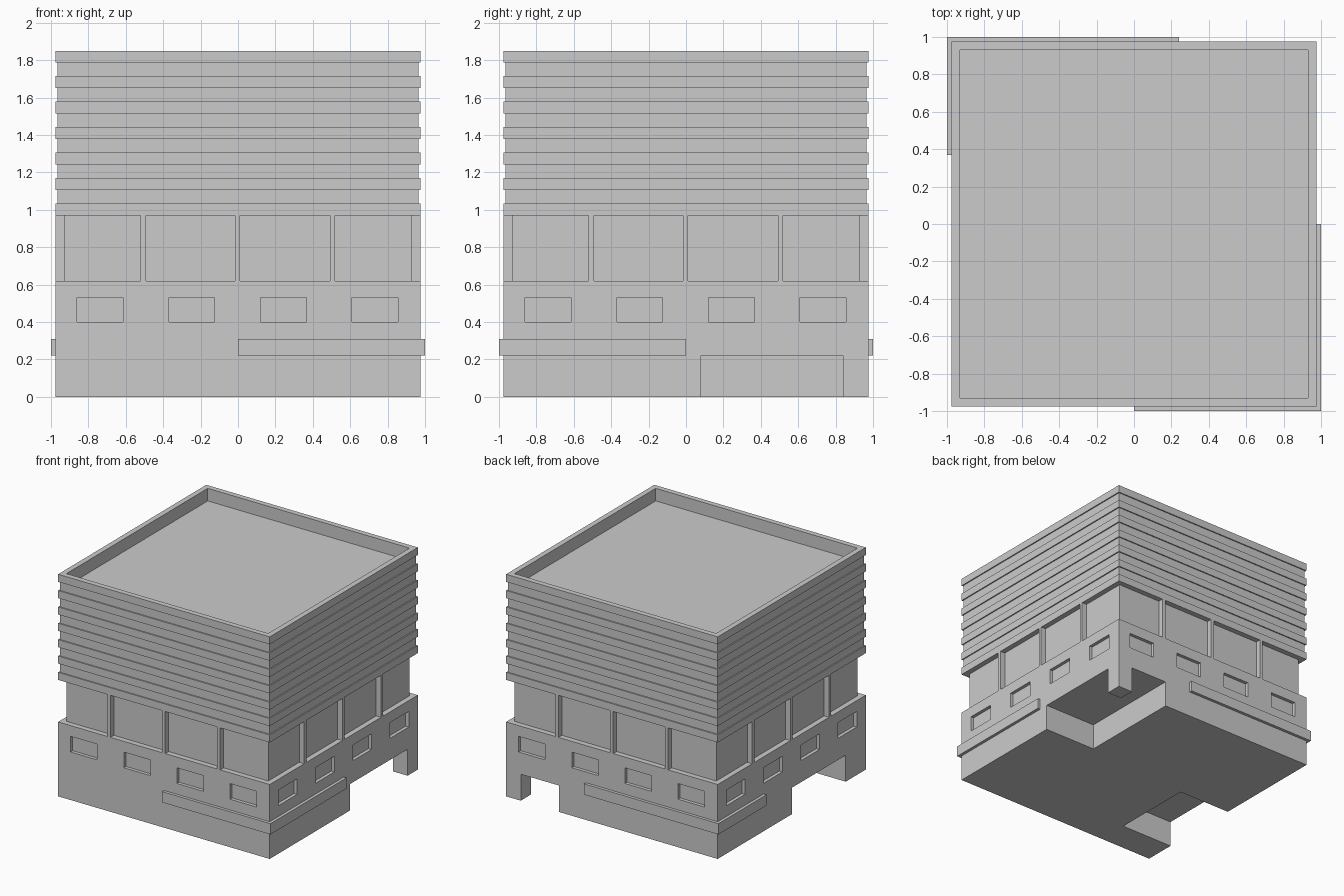
import bpy, bmesh
from mathutils import Matrix
from math import pi

if "Cube" in bpy.data.objects:
    bpy.data.objects.remove(bpy.data.objects["Cube"])

W = 0.975      # half width of the main block
G = 0.93       # half width of the glazing and roof well


def finish(bm, name):
    bmesh.ops.recalc_face_normals(bm, faces=bm.faces)
    me = bpy.data.meshes.new(name)
    bm.to_mesh(me)
    bm.free()
    ob = bpy.data.objects.new(name, me)
    bpy.context.collection.objects.link(ob)
    return ob


def add_prism(bm, outline, z0, z1):
    f = bm.faces.new([bm.verts.new((x, y, z0)) for x, y in outline])
    r = bmesh.ops.extrude_face_region(bm, geom=[f])
    for v in r["geom"]:
        if isinstance(v, bmesh.types.BMVert):
            v.co.z = z1


def prism(name, outline, z0, z1):
    bm = bmesh.new()
    add_prism(bm, outline, z0, z1)
    return finish(bm, name)


def rect(x0, x1, y0, y1):
    return [(x0, y0), (x1, y0), (x1, y1), (x0, y1)]


def four_sides(name, spans, y0, y1, z0, z1):
    """Boxes along the front, repeated on all four sides."""
    bm = bmesh.new()
    for a, b in spans:
        add_prism(bm, rect(a, b, y0, y1), z0, z1)
    bmesh.ops.recalc_face_normals(bm, faces=bm.faces)
    src = bm.verts[:] + bm.edges[:] + bm.faces[:]
    for k in (1, 2, 3):
        d = bmesh.ops.duplicate(bm, geom=src)["geom"]
        bmesh.ops.rotate(bm, matrix=Matrix.Rotation(k * pi / 2, 3, 'Z'),
                         verts=[v for v in d if isinstance(v, bmesh.types.BMVert)])
    return finish(bm, name)


# Lower storey, with small window recesses and two ground-level openings
base = prism("lower_storey", rect(-W, W, -W, W), 0, 0.62)
windows = four_sides("window_cutter",
                     [(-0.86 + 0.49 * i, -0.615 + 0.49 * i) for i in range(4)],
                     -1.05, -0.947, 0.40, 0.53)
corner = prism("corner_entry_cutter",
               [(0.49, 0.08), (1.1, 0.08), (1.1, 0.84), (0.84, 0.84),
                (0.84, 1.1), (0.49, 1.1)], -0.1, 0.22)
side = prism("side_entry_cutter", rect(-1.1, -0.485, -0.71, 0.0), -0.1, 0.22)
for cutter in (windows, corner, side):
    m = base.modifiers.new(cutter.name, 'BOOLEAN')
    m.operation = 'DIFFERENCE'
    m.solver = 'EXACT'
    m.object = cutter
bpy.context.view_layer.objects.active = base
for m in list(base.modifiers):
    bpy.ops.object.modifier_apply(modifier=m.name)
for cutter in (windows, corner, side):
    bpy.data.objects.remove(cutter)

# Canopies wrapping two opposite corners
prism("front_canopy", [(0, -1), (1, -1), (1, 0), (W, 0), (W, -W), (0, -W)], 0.22, 0.31)
prism("back_canopy", [(0.24, 1), (-1, 1), (-1, 0.37), (-W, 0.37), (-W, W), (0.24, W)],
      0.22, 0.31)

# Set-back glazing with projecting mullions
prism("glazing", rect(-G, G, -G, G), 0.62, 0.97)
four_sides("mullions", [(c - 0.014, c + 0.014) for c in (-0.507, -0.002, 0.505)],
           -W, -G, 0.62, 0.97)

# Banded upper storey and sunken roof, built from stacked square rings
rings = []
for i in range(7):
    z = 0.97 + i * 0.1362
    rings += [(W, z), (W, z + 0.063)]
    if i < 6:
        rings += [(0.965, z + 0.063), (0.965, z + 0.1362)]
rings[-1] = (W, 1.85)
rings += [(G, 1.85), (G, 1.745)]
bm = bmesh.new()
loops = [[bm.verts.new((sx * h, sy * h, z))
          for sx, sy in ((-1, -1), (1, -1), (1, 1), (-1, 1))] for h, z in rings]
for a, b in zip(loops, loops[1:]):
    for j in range(4):
        bm.faces.new((a[j], a[(j + 1) % 4], b[(j + 1) % 4], b[j]))
bm.faces.new(loops[0])
bm.faces.new(loops[-1])
finish(bm, "banded_upper_storey")
